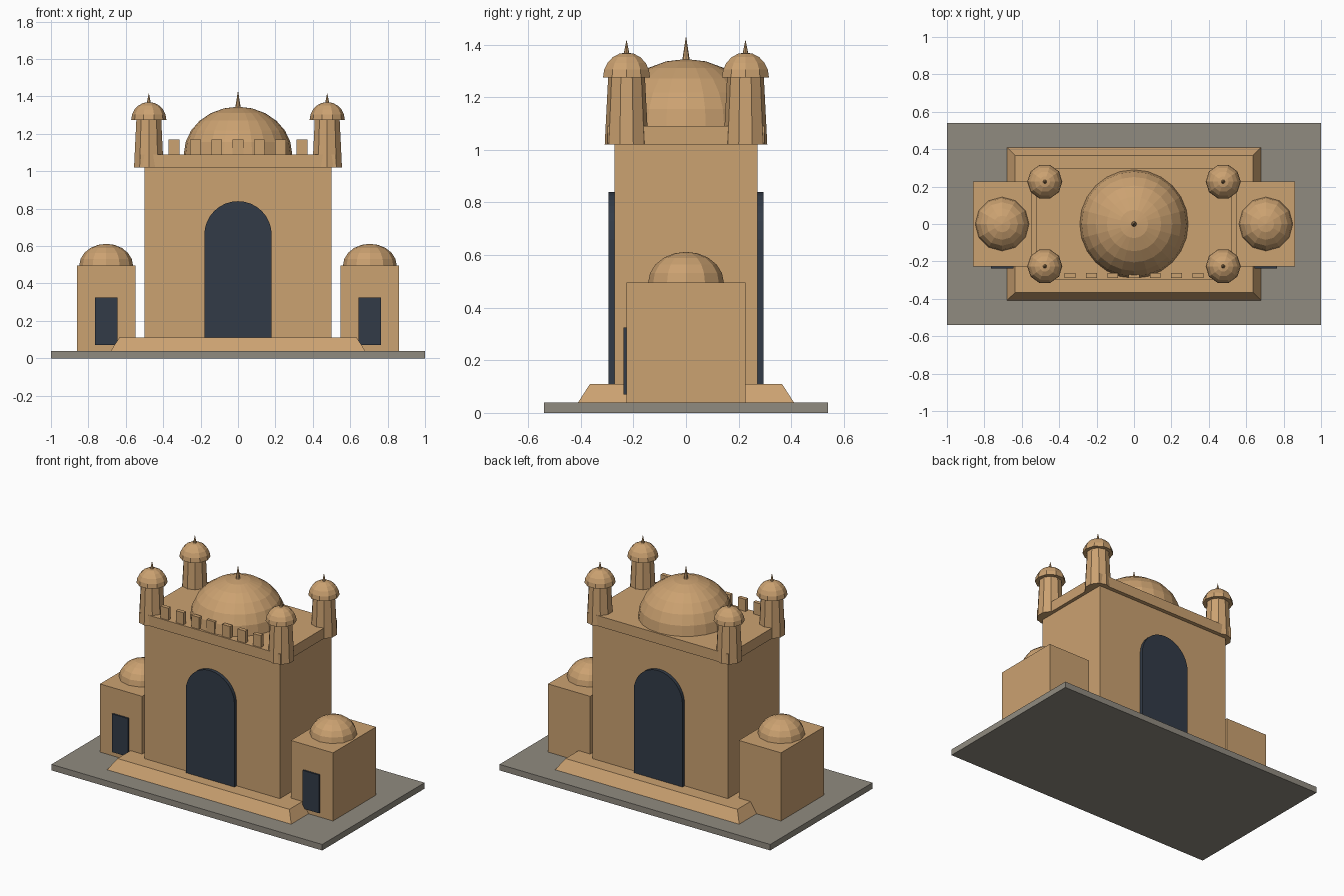
import bpy, math

if "Cube" in bpy.data.objects:
    bpy.data.objects.remove(bpy.data.objects["Cube"])


def material(name, rgb):
    m = bpy.data.materials.new(name)
    m.diffuse_color = (*rgb, 1)
    m.use_nodes = True
    m.node_tree.nodes["Principled BSDF"].inputs["Base Color"].default_value = m.diffuse_color
    return m


SAND = material("sandstone", (0.60, 0.36, 0.165))
STONE = material("grey_stone", (0.28, 0.257, 0.215))
DARK = material("dark_opening", (0.032, 0.044, 0.064))


def mesh(name, verts, faces, mat):
    me = bpy.data.meshes.new(name)
    me.from_pydata(verts, [], faces)
    me.materials.append(mat)
    ob = bpy.data.objects.new(name, me)
    bpy.context.collection.objects.link(ob)
    return ob


def loft(name, rings, mat):
    """Join equal-length rings of points and cap both ends."""
    n = len(rings[0])
    faces = [tuple(reversed(range(n)))]
    for r in range(len(rings) - 1):
        for i in range(n):
            j = (i + 1) % n
            faces.append((r * n + i, r * n + j, (r + 1) * n + j, (r + 1) * n + i))
    faces.append(tuple(range((len(rings) - 1) * n, len(rings) * n)))
    return mesh(name, [p for ring in rings for p in ring], faces, mat)


def rect(x0, x1, y0, y1, z):
    return [(x0, y0, z), (x1, y0, z), (x1, y1, z), (x0, y1, z)]


def box(name, x0, x1, y0, y1, z0, z1, mat=SAND):
    return loft(name, [rect(x0, x1, y0, y1, z0), rect(x0, x1, y0, y1, z1)], mat)


def turned(name, x, y, profile, sides, start=0.0):
    """Revolve (radius, z) pairs around a vertical axis."""
    rings = [[(x + r * math.cos(start + math.tau * i / sides),
               y + r * math.sin(start + math.tau * i / sides), z)
              for i in range(sides)] for r, z in profile]
    return loft(name, rings, SAND)


def dome(name, x, y, z, radius, height, sides, steps):
    angles = [math.pi / 2 * k / steps for k in range(steps + 1)]
    prof = [(max(radius * math.cos(a), 0.0005), z + height * math.sin(a)) for a in angles]
    return turned(name, x, y, prof, sides)


def spike(name, x, y, z0, z1, r):
    return turned(name, x, y, [(r, z0), (0.0005, z1)], 8)


# ground slab and sloped plinth
box("base_slab", -1, 1, -0.54, 0.54, 0, 0.04, STONE)
loft("plinth", [rect(-0.68, 0.68, -0.41, 0.41, 0.04),
                rect(-0.635, 0.635, -0.365, 0.365, 0.11)], SAND)

# main hall and cornice
box("main_hall", -0.5, 0.5, -0.272, 0.272, 0.10, 1.02)
box("cornice", -0.523, 0.523, -0.298, 0.298, 1.02, 1.09)

# arched openings, front and back
arch = [(-0.18, 0.11), (0.18, 0.11)]
arch += [(0.18 * math.cos(math.pi * k / 16), 0.66 + 0.18 * math.sin(math.pi * k / 16))
         for k in range(17)]
for name, y0, y1 in (("front_arch", -0.294, -0.265), ("back_arch", 0.265, 0.294)):
    loft(name, [[(x, y, z) for x, z in arch] for y in (y1, y0)], DARK)

# main dome with finial
dome("main_dome", 0, 0, 1.09, 0.29, 0.255, 24, 6)
spike("main_finial", 0, 0, 1.33, 1.43, 0.016)

# battlements along the front edge
for k in range(-3, 4):
    x = 0.114 * k
    box("merlon", x - 0.029, x + 0.029, -0.289, -0.263, 1.09, 1.17)

for s in (-1, 1):
    # corner turrets
    for t in (-1, 1):
        x, y = 0.477 * s, 0.226 * t
        turned("turret", x, y, [(0.083, 1.02), (0.070, 1.275)], 10, math.pi / 2)
        dome("turret_dome", x, y, 1.275, 0.094, 0.095, 10, 5)
        spike("turret_finial", x, y, 1.36, 1.417, 0.012)
    # side chapels with door and dome
    x = 0.705 * s
    box("side_wing", x - 0.156, x + 0.156, -0.227, 0.227, 0.04, 0.495)
    dome("wing_dome", x, 0, 0.495, 0.144, 0.117, 12, 5)
    box("wing_door", x - 0.06, x + 0.06, -0.238, -0.220, 0.07, 0.325, DARK)
